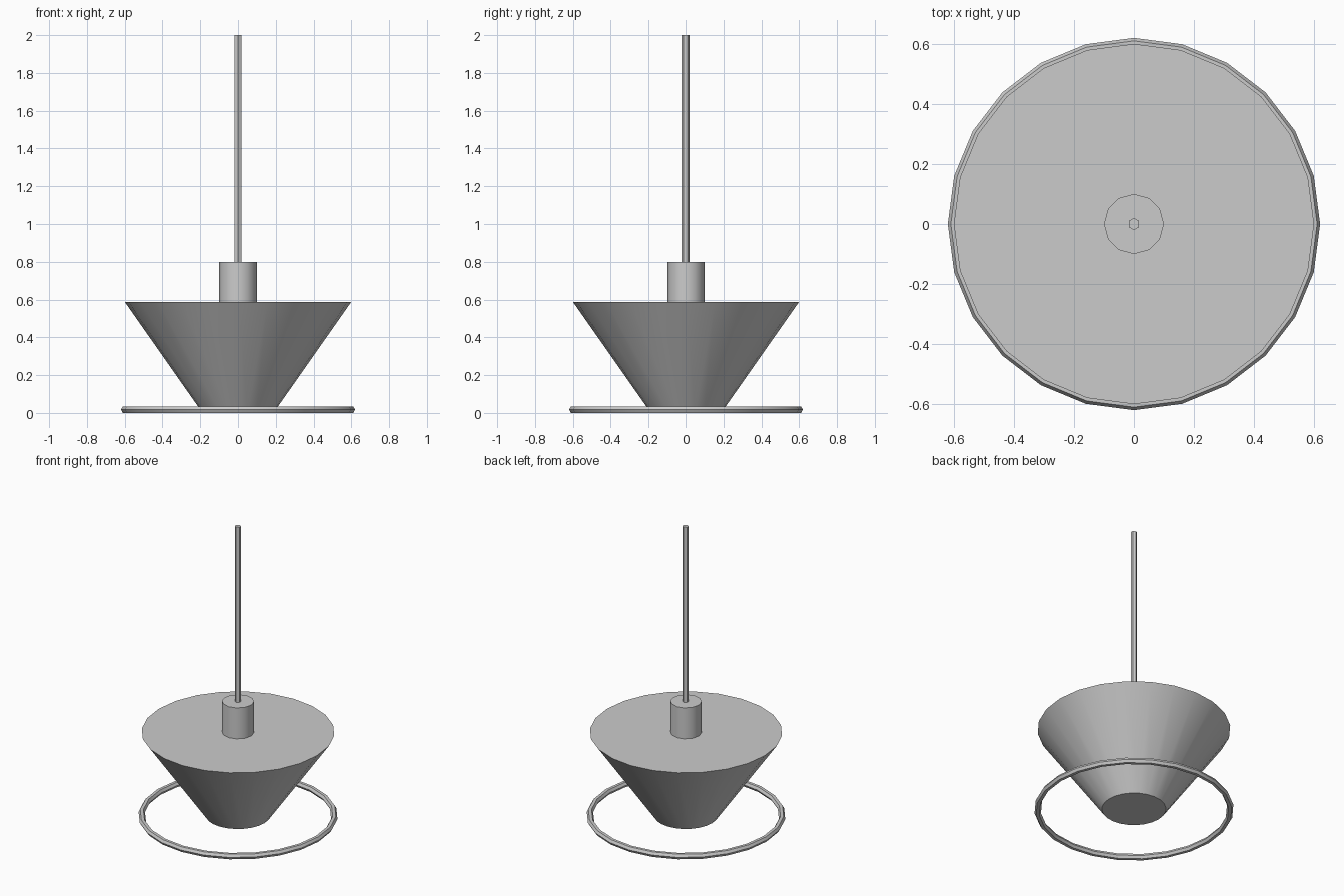
import bpy
import math
from mathutils import Vector

cube = bpy.data.objects.get("Cube")
if cube:
    bpy.data.objects.remove(cube, do_unlink=True)

# One plain grey for the whole lamp
grey = bpy.data.materials.new("light_grey")
grey.use_nodes = True
colour = (0.6, 0.6, 0.6, 1)
grey.diffuse_color = colour
grey.node_tree.nodes["Principled BSDF"].inputs["Base Color"].default_value = colour


def finish(name):
    obj = bpy.context.object
    obj.name = name
    obj.data.name = name
    obj.data.materials.append(grey)
    bpy.ops.object.shade_smooth_by_angle(angle=math.radians(35))
    return obj


def turned_part(name, sides, bottom_radius, top_radius, bottom, top):
    """Capped round part standing on the z axis, with a corner towards +y."""
    bpy.ops.mesh.primitive_cone_add(
        vertices=sides, radius1=bottom_radius, radius2=top_radius,
        depth=top - bottom, location=(0, 0, (bottom + top) / 2))
    return finish(name)


RING_TUBE = 0.02
ring_z = RING_TUBE * math.sin(math.radians(60))

# Shade, socket and hanging rod
turned_part("shade", 24, 0.2, 0.6, ring_z, 0.588)
turned_part("socket", 12, 0.1, 0.1, 0.588, 0.8)
turned_part("hanging_rod", 6, RING_TUBE, RING_TUBE, 0.8, 2.0)

# Hexagonal-section ring around the foot of the shade
bpy.ops.mesh.primitive_torus_add(
    major_segments=24, minor_segments=6, major_radius=0.6,
    minor_radius=RING_TUBE, location=Vector((0, 0, ring_z)))
finish("lower_ring")
